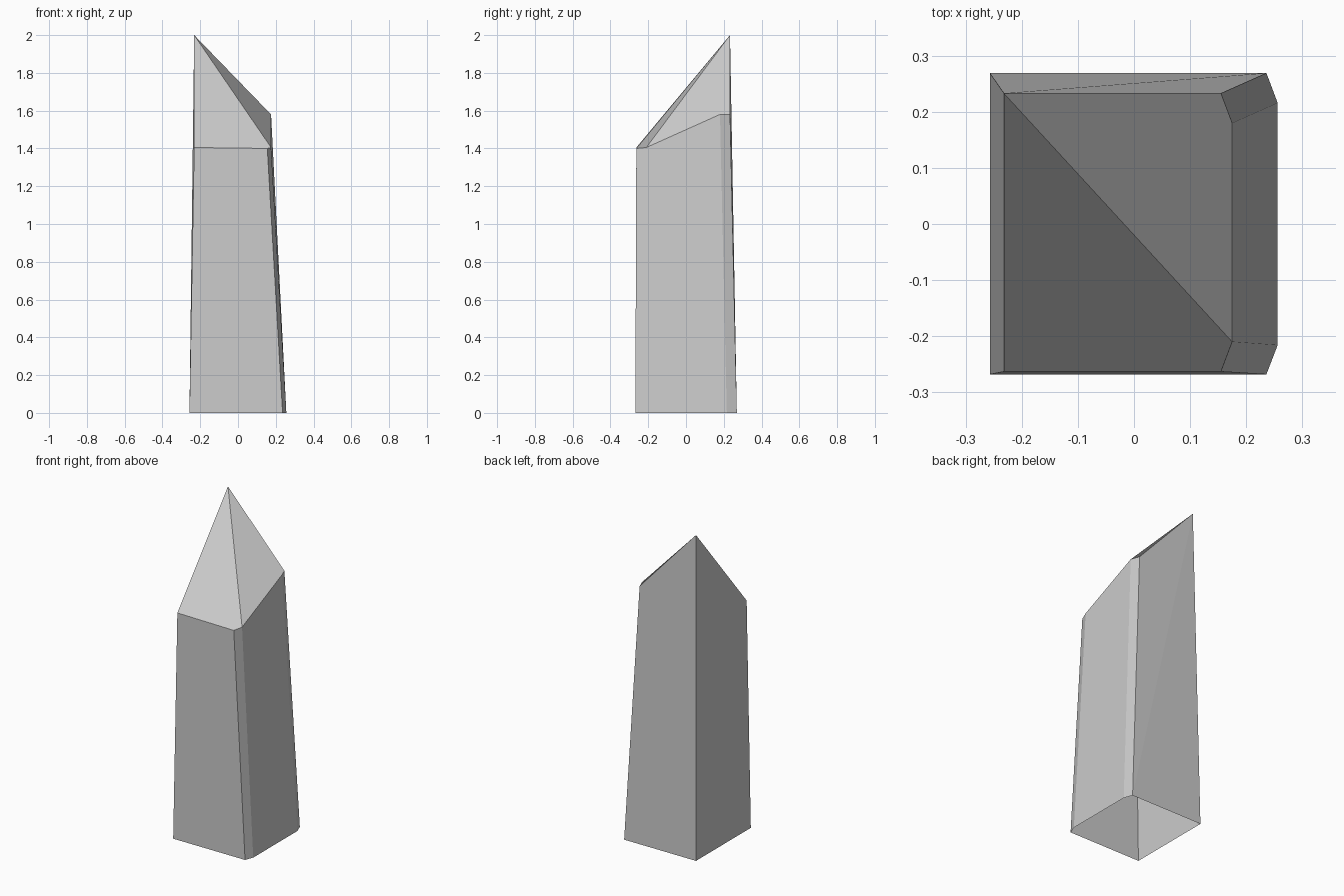
import bpy, bmesh

if "Cube" in bpy.data.objects:
    bpy.data.objects.remove(bpy.data.objects["Cube"])

# Cross-sections: square with both right-hand corners chamfered
base_outline = [(-0.257, -0.268), (0.236, -0.268), (0.256, -0.216),
                (0.256, 0.216), (0.236, 0.269), (-0.257, 0.269)]
top_outline = [(-0.232, -0.263), (0.155, -0.263), (0.175, -0.21),
               (0.175, 0.18), (0.155, 0.233), (-0.232, 0.233)]
top_heights = [1.405, 1.40, 1.405, 1.58, 1.58, 2.0]

bm = bmesh.new()
base = [bm.verts.new((x, y, 0)) for x, y in base_outline]
top = [bm.verts.new((x, y, z)) for (x, y), z in zip(top_outline, top_heights)]

# Tapered side walls, open underneath; the twisted back wall is split
for i in range(6):
    j = (i + 1) % 6
    if i == 4:
        bm.faces.new((base[i], base[j], top[j]))
        bm.faces.new((base[i], top[j], top[i]))
    else:
        bm.faces.new((base[i], base[j], top[j], top[i]))

# Two sloping facets rising to the back-left peak
bm.faces.new((top[5], top[0], top[1], top[2]))
bm.faces.new((top[5], top[2], top[3], top[4]))

mesh = bpy.data.meshes.new("standing_stone")
bm.to_mesh(mesh)
bm.free()
stone = bpy.data.objects.new("standing_stone", mesh)
bpy.context.collection.objects.link(stone)
